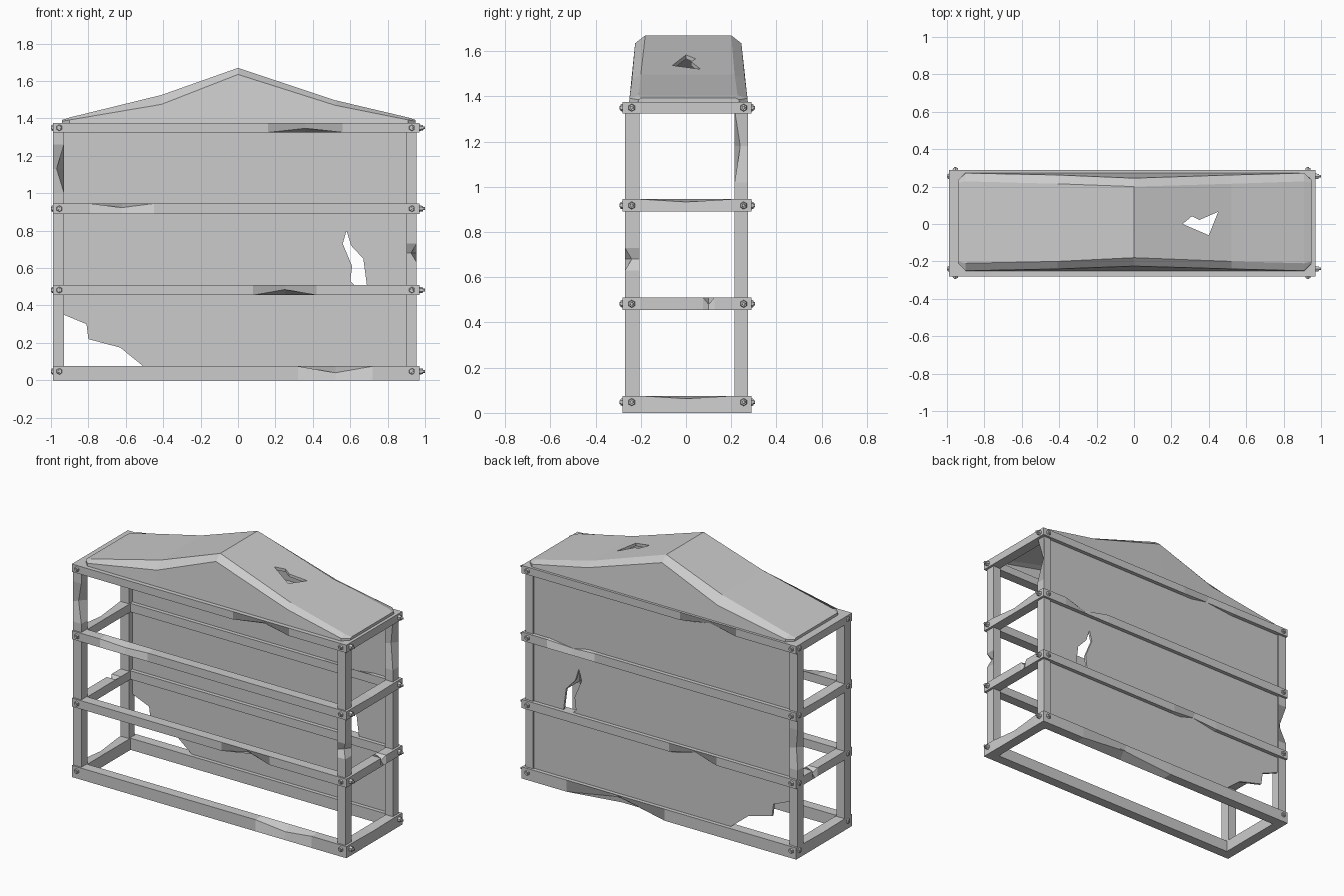
import bpy, bmesh, math
from mathutils import Vector, Matrix

cube = bpy.data.objects.get("Cube")
if cube:
    bpy.data.objects.remove(cube)

COLOUR = (0.6, 0.6, 0.6, 1)
grey = bpy.data.materials.new("plain grey")
grey.use_nodes = True
grey.diffuse_color = COLOUR
next(n for n in grey.node_tree.nodes if n.type == 'BSDF_PRINCIPLED').inputs["Base Color"].default_value = COLOUR


def finish(name, bm):
    bmesh.ops.recalc_face_normals(bm, faces=bm.faces[:])
    mesh = bpy.data.meshes.new(name)
    bm.to_mesh(mesh)
    bm.free()
    mesh.materials.append(grey)
    ob = bpy.data.objects.new(name, mesh)
    bpy.context.collection.objects.link(ob)
    return ob


def loft(name, rings, closed=True, caps=True):
    """Skin a row of equal point rings."""
    bm = bmesh.new()
    rows = [[bm.verts.new(p) for p in ring] for ring in rings]
    n = len(rows[0])
    for r, s in zip(rows, rows[1:]):
        for i in range(n if closed else n - 1):
            j = (i + 1) % n
            bm.faces.new((r[i], r[j], s[j], s[i]))
    if caps:
        bm.faces.new(rows[0])
        bm.faces.new(rows[-1])
    return finish(name, bm)


def beam(name, axis, lo, hi, dents=()):
    """Box along an axis; a dent is (position, half length, corner, shift)."""
    a, b = [i for i in range(3) if i != axis]
    stops = {lo[axis], hi[axis]}
    for pos, half, corner, shift in dents:
        stops |= {max(lo[axis], pos - half), pos, min(hi[axis], pos + half)}
    rings = []
    for t in sorted(stops):
        ring = []
        for ca, cb in ((0, 0), (1, 0), (1, 1), (0, 1)):
            p = Vector()
            p[axis], p[a], p[b] = t, (lo, hi)[ca][a], (lo, hi)[cb][b]
            for pos, half, corner, shift in dents:
                if corner == (ca, cb) and t == pos:
                    p[a] += shift[0]
                    p[b] += shift[1]
            ring.append(p)
        rings.append(ring)
    return loft(name, rings)


def prism(name, outline, axis, start, end):
    """Extrude a flat outline along y (axis 1) or z (axis 2)."""
    def at(p, d):
        return (p[0], d, p[1]) if axis == 1 else (p[0], p[1], d)
    return loft(name, [[at(p, d) for p in outline] for d in (start, end)])


def cut(ob, cutters):
    for c in cutters:
        m = ob.modifiers.new("cut", 'BOOLEAN')
        m.operation, m.object, m.solver, m.use_self = 'DIFFERENCE', c, 'EXACT', True
    bake(ob)
    for c in cutters:
        bpy.data.objects.remove(c)


def bake(ob):
    bpy.context.view_layer.update()
    graph = bpy.context.evaluated_depsgraph_get()
    mesh = bpy.data.meshes.new_from_object(ob.evaluated_get(graph))
    ob.modifiers.clear()
    ob.data = mesh


X0, X1, Y0, Y1 = -0.99, 0.97, -0.28, 0.29
W = 0.065

# Corner posts
beam("front_right_post", 2, (X0, -0.27, 0), (-0.93, -0.205, 1.36),
     [(1.13, 0.13, (1, 0), (-0.04, 0.03))])
beam("front_left_post", 2, (0.9, -0.27, 0), (0.955, -0.205, 1.36),
     [(0.68, 0.05, (1, 0), (-0.03, 0.03))])
beam("back_right_post", 2, (X0, 0.215, 0), (-0.93, 0.275, 1.36),
     [(0.7, 0.13, (0, 1), (0.03, -0.03))])
beam("back_left_post", 2, (0.9, 0.215, 0), (0.955, 0.275, 1.36),
     [(1.18, 0.16, (1, 0), (-0.03, 0.025))])

# Four rail rings: bottom, top, dent centre, dent half length, dented edge, depth
levels = [("bottom", 0, 0.075, 0.52, 0.2, 1, -0.035),
          ("lower", 0.455, 0.51, 0.25, 0.17, 0, 0.03),
          ("upper", 0.89, 0.945, -0.62, 0.17, 1, -0.022),
          ("top", 1.325, 1.375, 0.36, 0.2, 0, 0.022)]
for label, z0, z1, dx, half, edge, depth in levels:
    beam(label + "_front_rail", 0, (X0, Y0, z0), (X1, Y0 + W, z1),
         [(dx, half, (0, edge), (0.025, depth))])
    back = [(-dx, half, (1, edge), (-0.025, depth))]
    if label == "bottom":
        back = [(0.3, 0.35, (1, 0), (-0.03, 0.05))]
    beam(label + "_back_rail", 0, (X0, Y1 - W, z0), (X1, Y1, z1), back)
    sag = [(0.0, 0.2, (1, 1), (-0.01, -0.012))]
    if label == "lower":
        sag = [(0.1, 0.025, (1, 1), (-0.02, -0.03))]
    if label == "top":
        sag = []
    beam(label + "_left_rail", 1, (X1 - W, Y0 + W, z0), (X1, Y1 - W, z1), sag)
    beam(label + "_right_rail", 1, (X0, Y0 + W, z0), (X0 + W, Y1 - W, z1),
         [(p, h, (0, c[1]), (-s[0], s[1])) for p, h, c, s in sag])


# Hexagonal bolts at every rail corner
def bolt(bm, place, normal, reach):
    turn = Vector(normal).to_track_quat('Z', 'Y').to_matrix().to_4x4()
    for radius, length in ((0.017, reach * 0.6), (0.009, reach)):
        bmesh.ops.create_cone(bm, cap_ends=True, segments=6, radius1=radius,
                              radius2=radius * 0.85, depth=length,
                              matrix=Matrix.Translation(place) @ turn
                              @ Matrix.Translation((0, 0, length / 2)))


for label, z0, z1, *rest in levels:
    z = (z0 + z1) / 2 + (0.01 if z0 == 0 else 0)
    bm = bmesh.new()
    for x in (-0.955, 0.93):
        bolt(bm, (x, Y0, z), (0, -1, 0), 0.015)
        bolt(bm, (x, Y1, z), (0, 1, 0), 0.015)
    for y in (-0.24, 0.255):
        bolt(bm, (X0, y, z), (-1, 0, 0), 0.01)
        bolt(bm, (X1, y, z), (1, 0, 0), 0.03)
    finish(label + "_bolts", bm)

# Back panel with a torn corner and a ragged hole
panel = prism("back_panel", [(-0.94, 0.35), (-0.93, 0.35), (-0.81, 0.3), (-0.8, 0.22),
                             (-0.63, 0.175), (-0.5, 0.07), (-0.48, 0.05), (0.92, 0.05),
                             (0.92, 1.35), (-0.94, 1.35)], 1, 0.25, 0.265)
tear = prism("panel_tear", [(0.58, 0.8), (0.56, 0.73), (0.61, 0.61), (0.6, 0.53),
                            (0.63, 0.5), (0.69, 0.5), (0.67, 0.65), (0.605, 0.72)],
             1, 0.2, 0.32)
cut(panel, [tear])

# Roof shell: x, eave height, crown height, eave front/back, crown front/back
sections = [(-0.94, 1.385, 1.392, -0.21, 0.235, -0.2, 0.22),
            (-0.9, 1.392, 1.405, -0.25, 0.272, -0.21, 0.228),
            (-0.41, 1.475, 1.525, -0.24, 0.262, -0.2, 0.215),
            (0.0, 1.635, 1.67, -0.225, 0.245, -0.18, 0.2),
            (0.52, 1.47, 1.497, -0.24, 0.262, -0.2, 0.215),
            (0.91, 1.392, 1.405, -0.25, 0.272, -0.21, 0.228),
            (0.95, 1.385, 1.392, -0.21, 0.235, -0.2, 0.22)]
rings = []
for i, (x, ze, zc, ef, eb, cf, cb) in enumerate(sections):
    end = i in (0, len(sections) - 1)
    bf, bb = (ef, eb) if end else (-0.252, 0.274)
    rings.append([(x, bf, 1.372), (x, ef, ze), (x, cf, zc),
                  (x, cb, zc), (x, eb, ze), (x, bb, 1.372)])
roof = loft("roof", rings, closed=False)
shell = roof.modifiers.new("shell", 'SOLIDIFY')
shell.thickness, shell.offset = 0.018, -1
bake(roof)
hole = prism("roof_tear", [(0.26, 0.0), (0.31, 0.042), (0.35, 0.022), (0.45, 0.065),
                           (0.4, -0.06)], 2, 1.3, 1.8)
cut(roof, [hole])
